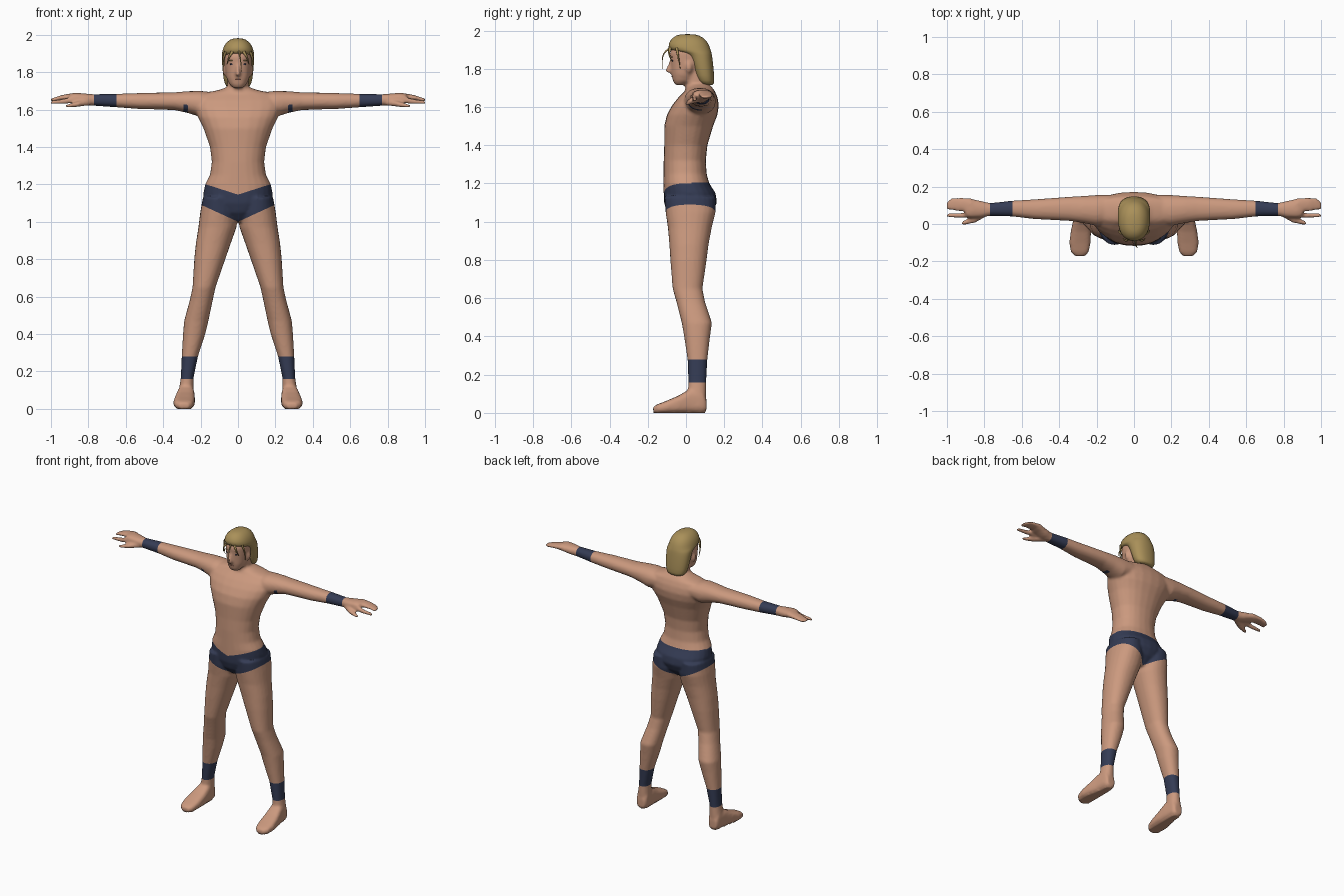
import bpy, bmesh, math
from mathutils import Vector

cube = bpy.data.objects.get("Cube")
if cube:
    bpy.data.objects.remove(cube, do_unlink=True)


def make_material(name, color):
    mat = bpy.data.materials.new(name)
    mat.use_nodes = True
    rgba = (*color, 1.0)
    mat.diffuse_color = rgba
    for node in mat.node_tree.nodes:
        if node.type == 'BSDF_PRINCIPLED':
            node.inputs["Base Color"].default_value = rgba
            node.inputs["Roughness"].default_value = 0.8
    return mat


SKIN = make_material("skin", (0.60, 0.32, 0.21))
NAVY = make_material("navy cloth", (0.035, 0.045, 0.09))
HAIR = make_material("golden hair", (0.40, 0.28, 0.10))
DARK = make_material("dark eye", (0.03, 0.03, 0.06))
LIP = make_material("lip", (0.40, 0.17, 0.12))


def loft(bm, axis, rows, power=0.9, sides=24, mirror=False):
    """Closed loft; each row is (position, low a, high a, low b, high b)."""
    for side in ((1, -1) if mirror else (1,)):
        rings = []
        for t, a0, a1, b0, b1 in rows:
            ring = []
            for i in range(sides):
                ang = math.tau * i / sides
                c, s = math.cos(ang), math.sin(ang)
                a = (a0 + a1) / 2 + (a1 - a0) / 2 * math.copysign(abs(c) ** power, c)
                b = (b0 + b1) / 2 + (b1 - b0) / 2 * math.copysign(abs(s) ** power, s)
                p = {'X': (t, a, b), 'Y': (a, t, b), 'Z': (a, b, t)}[axis]
                ring.append(bm.verts.new((p[0] * side, p[1], p[2])))
            rings.append(ring)
        for low, high in zip(rings, rings[1:]):
            for i in range(sides):
                j = (i + 1) % sides
                bm.faces.new((low[i], low[j], high[j], high[i]))
        bm.faces.new(rings[0])
        bm.faces.new(rings[-1])


def centred(rows):
    """Expand (z, half width, front, back) rows to full loft rows."""
    return [(z, -w, w, front, back) for z, w, front, back in rows]


def ellipsoid(bm, center, size):
    made = bmesh.ops.create_uvsphere(bm, u_segments=16, v_segments=10, radius=1)
    for v in made["verts"]:
        v.co = Vector(center) + Vector(size) * v.co


def finish(bm, name, *materials):
    bmesh.ops.recalc_face_normals(bm, faces=bm.faces)
    mesh = bpy.data.meshes.new(name)
    bm.to_mesh(mesh)
    bm.free()
    obj = bpy.data.objects.new(name, mesh)
    bpy.context.collection.objects.link(obj)
    for mat in materials:
        mesh.materials.append(mat)
    mesh.polygons.foreach_set("use_smooth", [True] * len(mesh.polygons))
    return obj


# Torso
bm = bmesh.new()
loft(bm, 'Z', centred([
    (1.00, .03, -.06, .09), (1.05, .12, -.10, .14), (1.10, .175, -.115, .162),
    (1.15, .186, -.117, .155), (1.20, .176, -.117, .122), (1.25, .15, -.117, .108),
    (1.32, .14, -.117, .104), (1.40, .15, -.114, .112), (1.50, .185, -.114, .142),
    (1.56, .215, -.10, .165), (1.61, .235, -.072, .172), (1.65, .235, -.04, .165),
    (1.685, .20, -.005, .15), (1.705, .10, .005, .135), (1.72, .06, .01, .12)]))

# Neck, head, nose and ears
loft(bm, 'Z', centred([(1.66, .07, -.01, .12), (1.72, .056, .0, .11), (1.80, .056, .0, .1)]))
loft(bm, 'Z', centred([
    (1.715, .026, -.056, -.01), (1.735, .046, -.068, .03), (1.77, .062, -.076, .07),
    (1.83, .071, -.08, .1), (1.88, .074, -.085, .11), (1.93, .064, -.068, .09),
    (1.96, .03, -.02, .05)]))
loft(bm, 'Z', centred([
    (1.778, .009, -.09, -.05), (1.787, .015, -.112, -.05), (1.80, .011, -.105, -.05),
    (1.85, .007, -.083, -.05)]))
for side in (1, -1):
    ellipsoid(bm, (side * .072, .015, 1.81), (.01, .018, .03))

# Arms
loft(bm, 'X', [
    (.12, .0, .155, 1.58, 1.69), (.20, -.01, .155, 1.56, 1.70), (.27, .005, .15, 1.582, 1.698),
    (.34, .016, .146, 1.597, 1.692), (.45, .022, .138, 1.601, 1.69), (.53, .026, .132, 1.603, 1.688),
    (.65, .04, .125, 1.612, 1.684), (.77, .043, .112, 1.62, 1.682), (.80, .04, .115, 1.622, 1.684)],
    mirror=True)

# Hands
loft(bm, 'X', [
    (.76, .045, .11, 1.622, 1.68), (.82, .034, .124, 1.626, 1.686),
    (.87, .034, .135, 1.64, 1.69), (.90, .04, .138, 1.645, 1.685)], mirror=True)
loft(bm, 'X', [
    (.87, .066, .137, 1.648, 1.69), (.94, .068, .142, 1.65, 1.678),
    (.98, .072, .138, 1.645, 1.665), (1.0, .075, .12, 1.642, 1.658)], mirror=True)
loft(bm, 'X', [
    (.86, .032, .06, 1.634, 1.672), (.94, .032, .058, 1.63, 1.656),
    (1.0, .036, .056, 1.63, 1.648)], mirror=True)
loft(bm, 'X', [
    (.79, .04, .075, 1.622, 1.655), (.85, .006, .045, 1.615, 1.645),
    (.92, -.008, .015, 1.608, 1.626)], mirror=True)

# Legs
loft(bm, 'Z', [
    (1.13, .02, .188, -.113, .155), (1.05, .0, .202, -.107, .155), (.97, .008, .212, -.095, .135),
    (.88, .04, .226, -.087, .118), (.80, .068, .234, -.082, .108), (.65, .12, .243, -.07, .086),
    (.58, .135, .258, -.05, .10), (.47, .158, .288, -.022, .136), (.40, .175, .294, -.01, .126),
    (.28, .214, .301, .008, .112), (.165, .238, .306, .012, .106), (.09, .236, .318, .01, .106),
    (.03, .236, .32, .01, .106)], mirror=True)

# Feet
loft(bm, 'Y', [
    (.107, .25, .305, .01, .07), (.09, .238, .315, 0, .12), (.02, .232, .325, 0, .125),
    (-.04, .23, .338, 0, .09), (-.10, .232, .346, 0, .064), (-.15, .242, .338, 0, .045),
    (-.172, .262, .315, 0, .032)], power=.65, mirror=True)

# Fuse all parts into one smooth skin
body = finish(bm, "body", SKIN, NAVY)
fuse = body.modifiers.new("fuse", 'REMESH')
fuse.mode = 'VOXEL'
fuse.voxel_size = .008
relax = body.modifiers.new("relax", 'SMOOTH')
relax.factor = .5
relax.iterations = 6
graph = bpy.context.evaluated_depsgraph_get()
fused = bpy.data.meshes.new_from_object(body.evaluated_get(graph))
body.modifiers.clear()
bm = bmesh.new()
bm.from_mesh(fused)
for v in bm.verts:
    if v.co.z < .006:
        v.co.z = 0


def cut(point, normal, inside):
    """Slice only the faces whose centre passes the test."""
    faces = [f for f in bm.faces if inside(f.calc_center_median())]
    geom = faces + list({e for f in faces for e in f.edges}) + list({v for f in faces for v in f.verts})
    bmesh.ops.bisect_plane(bm, geom=geom, plane_co=point, plane_no=normal, dist=1e-5)


# Clean borders for briefs, wrist bands and ankle bands
BRIEF_LOW, LOW_SLOPE = 1.0, .46
BRIEF_TOP, TOP_SLOPE, BACK_TOP = 1.145, .32, 1.205
WRIST, ANKLE = (.65, .77), (.16, .28)
for side in (1, -1):
    def hips(c, s=side):
        return c.x * s > -.01 and .95 < c.z < 1.3 and abs(c.x) < .3
    cut((0, 0, BRIEF_LOW), (-side * LOW_SLOPE, 0, 1), hips)
    cut((0, 0, BRIEF_TOP), (-side * TOP_SLOPE, 0, 1), hips)
    for x in WRIST:
        cut((side * x, 0, 0), (1, 0, 0), lambda c, s=side: c.x * s > .5)
cut((0, 0, BACK_TOP), (0, 0, 1), lambda c: 1.1 < c.z < 1.3)
for z in ANKLE:
    cut((0, 0, z), (0, 0, 1), lambda c: .1 < c.z < .4)


def is_cloth(c):
    x = abs(c.x)
    top = BRIEF_TOP + TOP_SLOPE * x if c.y < .03 else BACK_TOP
    briefs = x < .3 and BRIEF_LOW + LOW_SLOPE * x < c.z < top
    armpit = abs(x - .28) < .012 and c.z < 1.625 and c.z > 1.5 and c.y < .08
    return briefs or armpit or WRIST[0] < x < WRIST[1] or ANKLE[0] < c.z < ANKLE[1]


for f in bm.faces:
    f.smooth = True
    f.material_index = int(is_cloth(f.calc_center_median()))
bm.to_mesh(body.data)
bm.free()

# Eyes, brows and mouth
for side, label in ((1, "left"), (-1, "right")):
    bm = bmesh.new()
    ellipsoid(bm, (side * .031, -.0705, 1.842), (.013, .004, .005))
    finish(bm, label + "_eye", DARK)
    bm = bmesh.new()
    ellipsoid(bm, (side * .033, -.073, 1.862), (.016, .004, .0025))
    finish(bm, label + "_brow", HAIR)
bm = bmesh.new()
ellipsoid(bm, (0, -.0725, 1.76), (.017, .004, .003))
finish(bm, "mouth", LIP)

# Hair cap falling to the nape
bm = bmesh.new()
loft(bm, 'Z', centred([
    (1.712, .05, .09, .143), (1.73, .073, .055, .15), (1.80, .083, .035, .145),
    (1.86, .086, .012, .138), (1.885, .087, -.02, .134), (1.895, .088, -.095, .131),
    (1.935, .08, -.093, .118), (1.965, .058, -.07, .09), (1.982, .028, -.035, .05)]))
hair = finish(bm, "hair", HAIR)
hair.modifiers.new("round", 'SUBSURF').levels = 1


# Loose fringe strands
def strand(name, points, thickness):
    curve = bpy.data.curves.new(name, 'CURVE')
    curve.dimensions = '3D'
    curve.bevel_depth = thickness
    curve.bevel_resolution = 1
    spline = curve.splines.new('BEZIER')
    spline.bezier_points.add(len(points) - 1)
    for i, (bp, co) in enumerate(zip(spline.bezier_points, points)):
        bp.co = co
        bp.handle_left_type = bp.handle_right_type = 'AUTO'
        bp.radius = 1 - .85 * i / (len(points) - 1)
    curve.materials.append(HAIR)
    bpy.context.collection.objects.link(bpy.data.objects.new(name, curve))


strand("centre_strand", [(.005, -.085, 1.91), (.012, -.117, 1.875), (.02, -.125, 1.80)], .006)
for side, label in ((1, "left"), (-1, "right")):
    strand(label + "_fringe", [(side * .03, -.082, 1.91), (side * .047, -.088, 1.88), (side * .06, -.075, 1.84)], .009)
    strand(label + "_lock", [(side * .066, -.05, 1.91), (side * .08, -.04, 1.86), (side * .078, -.03, 1.80)], .008)
